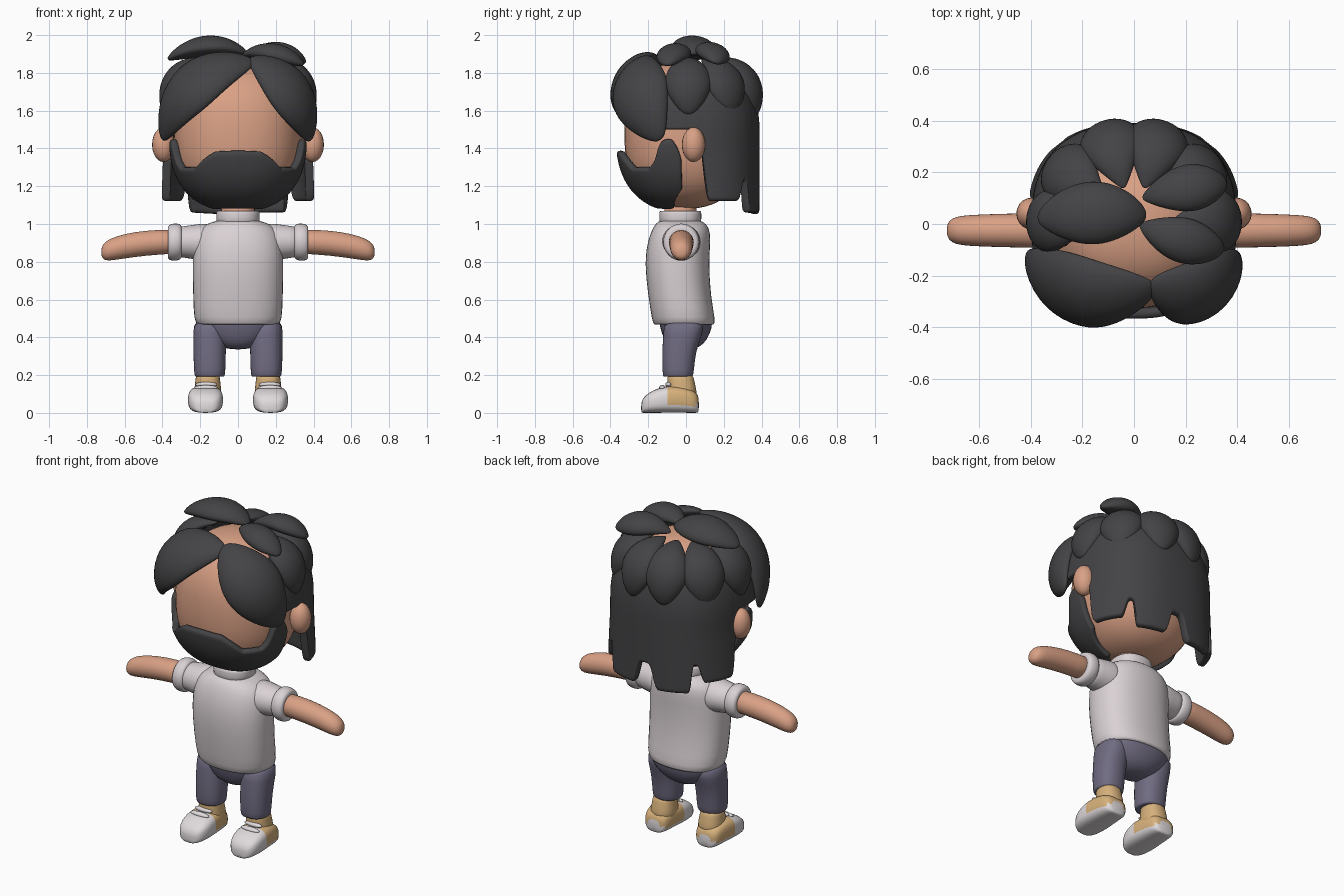
import bpy, bmesh, math
from mathutils import Vector as V

if "Cube" in bpy.data.objects:
    bpy.data.objects.remove(bpy.data.objects["Cube"])


def material(name, rgb):
    m = bpy.data.materials.new(name)
    m.diffuse_color = (*rgb, 1)
    m.use_nodes = True
    m.node_tree.nodes["Principled BSDF"].inputs["Base Color"].default_value = m.diffuse_color
    return m


HAIR = material("charcoal hair", (0.057, 0.057, 0.061))
SKIN = material("warm skin", (0.70, 0.355, 0.235))
SHIRT = material("pale shirt", (0.70, 0.64, 0.66))
PANTS = material("slate trousers", (0.165, 0.15, 0.225))
TAN = material("tan canvas", (0.68, 0.44, 0.20))
WHITE = material("white rubber", (0.74, 0.70, 0.71))


def finish(name, bm, mats, mirror=False, subsurf=1, thick=0, rule=None):
    bmesh.ops.recalc_face_normals(bm, faces=bm.faces)
    for f in bm.faces:
        f.smooth = True
        if rule:
            f.material_index = rule(f.calc_center_median())
    me = bpy.data.meshes.new(name)
    bm.to_mesh(me)
    bm.free()
    ob = bpy.data.objects.new(name, me)
    bpy.context.collection.objects.link(ob)
    for m in mats:
        me.materials.append(m)
    if thick:
        s = ob.modifiers.new("thickness", "SOLIDIFY")
        s.thickness, s.offset = thick, 0
    if subsurf:
        s = ob.modifiers.new("smooth", "SUBSURF")
        s.levels = s.render_levels = subsurf
    if mirror:
        ob.modifiers.new("mirror", "MIRROR").use_mirror_merge = False
    return ob


def skin(name, rings, mats, caps=True, closed=True, **kw):
    """Bridge rows of points; closed rows make tubes, open rows make sheets."""
    bm = bmesh.new()
    rows = [[bm.verts.new(p) for p in r] for r in rings]
    n = len(rows[0])
    for a, b in zip(rows, rows[1:]):
        for i in range(n if closed else n - 1):
            j = (i + 1) % n
            bm.faces.new((a[i], a[j], b[j], b[i]))
    if closed and caps:
        bm.faces.new(rows[0])
        bm.faces.new(rows[-1])
    return finish(name, bm, mats, **kw)


def power(v, e):
    return math.copysign(abs(v) ** e, v)


def ring(c, u, v, n=20, e=2.3):
    """Superellipse ring around c spanned by u and v."""
    c, u, v = V(c), V(u), V(v)
    angs = [2 * math.pi * i / n for i in range(n)]
    return [c + u * power(math.cos(a), 2 / e) + v * power(math.sin(a), 2 / e) for a in angs]


def column(name, rows, mat, x=0, **kw):
    """Upright loft; rows are (z, y centre, x radius, y radius)."""
    return skin(name, [ring((x, y, z), (rx, 0, 0), (0, ry, 0)) for z, y, rx, ry in rows], [mat], **kw)


def sideways(name, rows, mat, y=-0.025, **kw):
    """Loft along x; rows are (x, z centre, z radius, y radius)."""
    return skin(name, [ring((x, y, z), (0, ry, 0), (0, 0, rz), 16, 2) for x, z, rz, ry in rows], [mat], mirror=True, **kw)


def ball(name, loc, scale, mat, mirror=True):
    bm = bmesh.new()
    bmesh.ops.create_uvsphere(bm, u_segments=20, v_segments=12, radius=1)
    for v in bm.verts:
        v.co = V(loc) + v.co * V(scale)
    return finish(name, bm, [mat], mirror, 0)


# head, neck and ears
ZC, RZ = 1.47, 0.39


def fall(z, rz=RZ):
    return max(0.0, 1 - min(1, abs((z - ZC) / rz)) ** 2.4) ** (1 / 2.4)


heights = [ZC - RZ * power(math.cos(math.pi * i / 18), 0.85) for i in range(19)]
column("head", [(z, 0, 0.345 * max(fall(z), 0.05), 0.332 * max(fall(z), 0.05)) for z in heights], SKIN)
column("neck", [(0.98, -0.03, 0.09, 0.085), (1.15, -0.03, 0.09, 0.085)], SKIN, subsurf=0)
ball("ear", (0.395, 0.04, 1.42), (0.06, 0.062, 0.092), SKIN)


# hair sheets that wrap round the head: beard and back curtain
def lookup(table, a):
    for (a0, z0), (a1, z1) in zip(table, table[1:]):
        if a <= a1:
            return z0 + (z1 - z0) * max(0, a - a0) / (a1 - a0)
    return table[-1][1]


def sheet(name, limit, top, bottom, radius, facing, thick):
    rows = []
    n, m = 2 * limit // 2, 14
    for i in range(n + 1):
        a = -limit + 2 * limit * i / n
        s = power(math.sin(math.radians(a)), 0.8)
        c = power(math.cos(math.radians(a)), 0.8) * facing
        z0, z1 = bottom(a), top(a)
        row = []
        for k in range(m + 1):
            z = z0 + (z1 - z0) * (k / m) ** 1.3
            rx, ry = radius(z)
            row.append((rx * s, ry * c, z))
        rows.append(row)
    return skin(name, rows, [HAIR], closed=False, thick=thick)


BEARD = [(0, 1.39), (16, 1.385), (26, 1.35), (38, 1.30), (60, 1.30), (67, 1.34),
         (72, 1.43), (76, 1.45), (82, 1.45), (86, 1.40), (88, 1.34)]
sheet("beard", 88, lambda a: lookup(BEARD, abs(a)),
      lambda a: 1.095 + 0.1 * max(0, (abs(a) - 65) / 23) ** 2,
      lambda z: (0.347 * fall(z), 0.352 * fall(z)), -1, 0.04)

CURTAIN = [(-104, 1.5), (-83, 1.5), (-80, 1.3), (-77, 1.12), (-47, 1.12), (-43, 1.23), (-38, 1.23),
           (-34, 1.06), (-6, 1.05), (-2, 1.20), (4, 1.20), (8, 1.06), (34, 1.06), (38, 1.23),
           (43, 1.23), (47, 1.12), (77, 1.12), (80, 1.3), (83, 1.5), (104, 1.5)]
sheet("back_hair", 104, lambda a: 1.80, lambda a: lookup(CURTAIN, a),
      lambda z: (0.375 * fall(max(z, ZC), 0.42) + 0.06 * max(0, 1.4 - z),
                 0.368 * fall(max(z, ZC), 0.42)), 1, 0.045)


# puffy locks: flattened teardrops through three points, bent round the head
def lock(name, a, m, b, width, thick, skew=1.0):
    a, m, b = V(a), V(m), V(b)
    rings = []
    for i in range(15):
        t = 0.5 - 0.5 * math.cos(math.pi * (0.06 + 0.88 * i / 14))
        p = a * (1 - t) * (1 - 2 * t) + m * 4 * t * (1 - t) + b * t * (2 * t - 1)
        d = (a * (4 * t - 3) + m * (4 - 8 * t) + b * (4 * t - 1)).normalized()
        out = p - V((0, 0, 1.5))
        out = (out - d * out.dot(d)).normalized()
        side = d.cross(out)
        g = math.sin(math.pi * t ** skew) ** 0.6
        w, h = width * g, thick * g
        row = []
        for k in range(18):
            q = 2 * math.pi * k / 18
            u = w * power(math.cos(q), 0.9)
            row.append(p + side * u + out * (h * math.sin(q) - u * u / 0.76))
        rings.append(row)
    return skin(name, rings, [HAIR])


lock("left_fringe", (0.09, -0.24, 1.86), (-0.25, -0.275, 1.75), (-0.40, -0.13, 1.44), 0.185, 0.065)
lock("right_fringe", (0.06, -0.22, 1.88), (0.295, -0.265, 1.71), (0.385, -0.13, 1.44), 0.175, 0.065)
lock("top_left_lock", (0.05, 0.03, 1.90), (-0.16, 0.045, 1.945), (-0.375, 0.02, 1.87), 0.125, 0.055)
lock("top_rear_lock", (0.03, 0.10, 1.88), (0.20, 0.14, 1.915), (0.36, 0.16, 1.85), 0.095, 0.05, 1.2)
lock("top_right_lock", (0.02, 0.0, 1.89), (0.18, -0.06, 1.91), (0.35, -0.10, 1.84), 0.09, 0.05, 1.2)
for deg in (-88, -52, -16, 16, 52, 88):
    s, c = math.sin(math.radians(deg)), math.cos(math.radians(deg))
    lock("crown_lock", (0.14 * s, 0.14 * c, 1.87), (0.325 * s, 0.325 * c, 1.79),
         (0.385 * s, 0.385 * c, 1.575), 0.125, 0.055, 1.3)

# shirt with collar, sleeves and rolled cuffs
column("shirt", [(0.475, -0.01, 0.19, 0.14), (0.46, -0.01, 0.215, 0.16), (0.49, -0.012, 0.237, 0.17),
                 (0.62, -0.035, 0.24, 0.167), (0.80, -0.05, 0.245, 0.173), (0.92, -0.035, 0.238, 0.168),
                 (0.985, -0.025, 0.205, 0.15), (1.015, -0.03, 0.13, 0.12), (1.02, -0.03, 0.09, 0.09)], SHIRT)
column("collar", [(1.0, -0.03, 0.113, 0.108), (1.01, -0.03, 0.116, 0.112), (1.06, -0.03, 0.118, 0.114),
                  (1.072, -0.03, 0.112, 0.108), (1.07, -0.03, 0.098, 0.094), (1.02, -0.03, 0.095, 0.09)], SHIRT)
sideways("sleeve", [(0.12, 0.90, 0.105, 0.11), (0.20, 0.905, 0.10, 0.105),
                    (0.27, 0.905, 0.086, 0.09), (0.34, 0.905, 0.082, 0.085)], SHIRT)
sideways("cuff", [(0.30, 0.905, 0.07, 0.07), (0.296, 0.905, 0.09, 0.088), (0.32, 0.905, 0.102, 0.1),
                  (0.355, 0.903, 0.1, 0.098), (0.374, 0.902, 0.088, 0.086), (0.37, 0.902, 0.065, 0.065)], SHIRT)

# arms
sideways("arm", [(0.30, 0.905, 0.066, 0.07), (0.42, 0.905, 0.067, 0.068), (0.55, 0.892, 0.068, 0.065),
                 (0.64, 0.874, 0.064, 0.061), (0.69, 0.860, 0.057, 0.055), (0.716, 0.853, 0.04, 0.038),
                 (0.724, 0.851, 0.015, 0.015)], SKIN)

# trousers
column("hips", [(0.335, -0.01, 0.05, 0.05), (0.36, -0.005, 0.12, 0.10), (0.42, 0.0, 0.19, 0.13),
                (0.48, 0.0, 0.218, 0.145), (0.54, -0.01, 0.21, 0.14)], PANTS)
column("trouser_leg", [(0.195, -0.042, 0.065, 0.065), (0.188, -0.042, 0.078, 0.078), (0.21, -0.042, 0.084, 0.084),
                       (0.33, -0.038, 0.087, 0.090), (0.42, -0.015, 0.088, 0.105), (0.50, -0.01, 0.085, 0.11)],
       PANTS, x=0.15, mirror=True)

# shoes: white sole and toe, tan canvas behind
rows = [(-0.238, 0.035, 0.05), (-0.228, 0.065, 0.08), (-0.195, 0.086, 0.11), (-0.15, 0.094, 0.13),
        (-0.10, 0.094, 0.142), (-0.04, 0.088, 0.145), (0.02, 0.082, 0.13), (0.055, 0.07, 0.11), (0.069, 0.045, 0.08)]
skin("shoe", [ring((0.172, y, h / 2), (w, 0, 0), (0, 0, h / 2), 20, 3) for y, w, h in rows], [WHITE, TAN],
     mirror=True, rule=lambda c: 1 if c.y > -0.1 and c.z > 0.045 else 0)
column("shoe_ankle", [(0.06, -0.02, 0.075, 0.08), (0.12, -0.022, 0.073, 0.079), (0.16, -0.026, 0.067, 0.073),
                      (0.195, -0.03, 0.065, 0.07), (0.20, -0.03, 0.055, 0.06)], TAN, x=0.16, mirror=True)
ball("lower_lace", (0.17, -0.125, 0.133), (0.062, 0.018, 0.014), WHITE)
ball("upper_lace", (0.168, -0.092, 0.150), (0.058, 0.018, 0.014), WHITE)
